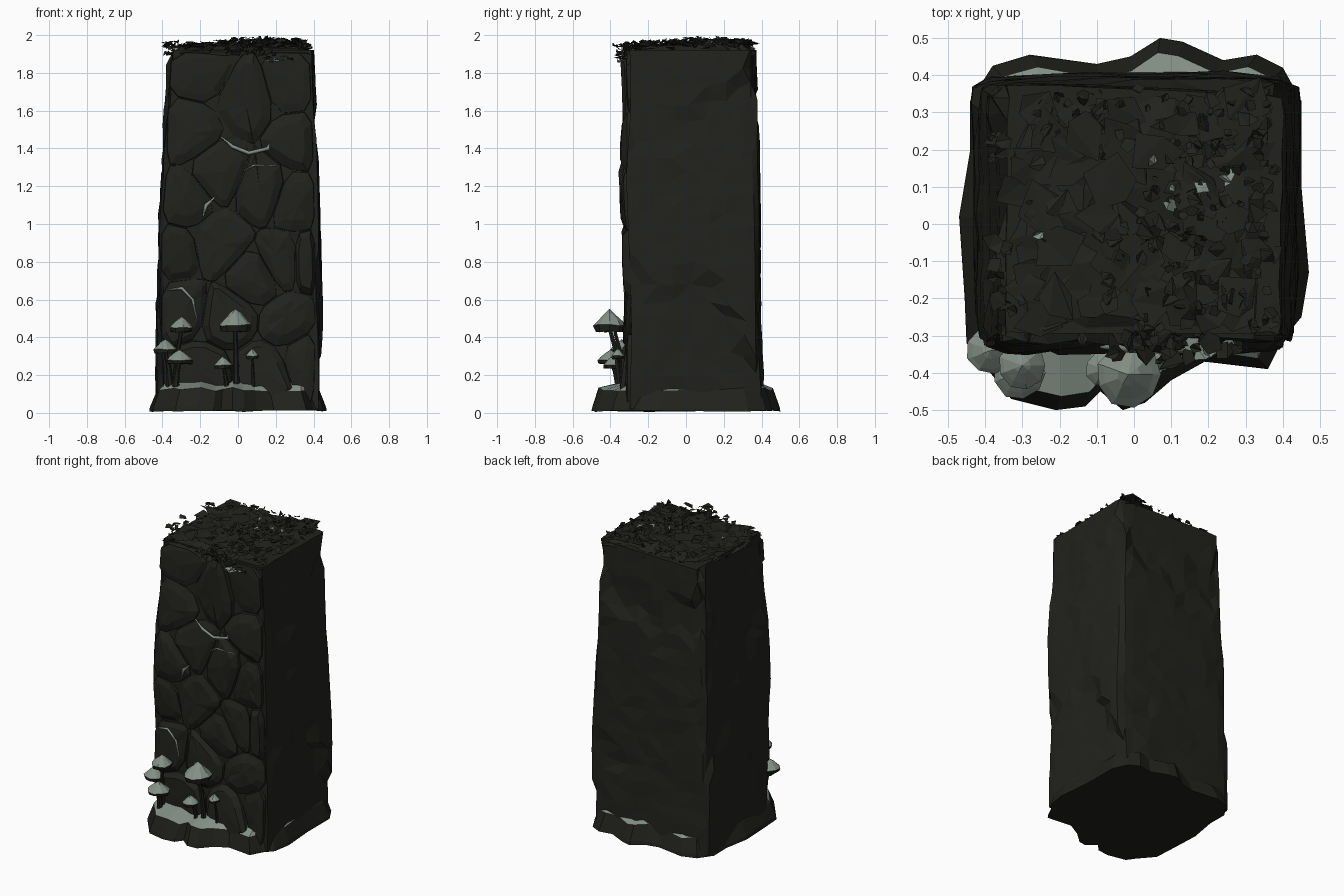
import bpy, bmesh, math, random
from mathutils import Vector

if "Cube" in bpy.data.objects:
    bpy.data.objects.remove(bpy.data.objects["Cube"])
random.seed(7)
R = random.uniform

def material(name, c):
    m = bpy.data.materials.new(name)
    m.diffuse_color = (*c, 1)
    m.use_nodes = True
    m.node_tree.nodes["Principled BSDF"].inputs["Base Color"].default_value = m.diffuse_color
    return m
DARK = material("dark_rock", (0.015, 0.015, 0.012))
LIGHT = material("pale_growth", (0.23, 0.28, 0.24))

def finish(bm, name, normals=True):
    if normals:
        bmesh.ops.recalc_face_normals(bm, faces=bm.faces[:])
    me = bpy.data.meshes.new(name)
    bm.to_mesh(me)
    bm.free()
    ob = bpy.data.objects.new(name, me)
    bpy.context.collection.objects.link(ob)
    me.materials.append(DARK)
    me.materials.append(LIGHT)
    return ob

def bridge(bm, a, b, mats=None):
    n = len(a)
    for i in range(n):
        f = bm.faces.new((a[i], a[(i+1) % n], b[(i+1) % n], b[i]))
        if mats:
            f.material_index = mats(f)

# Pillar profile: z, left, right, front, back
PROFILE = [(0.0, -.405, .41, -.315, .39), (0.5, -.415, .42, -.305, .385), (1.0, -.415, .415, -.325, .38),
           (1.27, -.39, .41, -.335, .37), (1.6, -.38, .40, -.31, .36), (1.93, -.36, .385, -.315, .355)]

def prof(z):
    for a, b in zip(PROFILE, PROFILE[1:]):
        if z <= b[0]:
            break
    t = (z - a[0]) / (b[0] - a[0])
    return [a[i] + t * (b[i] - a[i]) for i in range(1, 5)]

def on_side(side, u, z, d):
    # u runs -1..1 along the side, d is the height above the surface
    l, r, f, b = prof(z)
    t = (u + 1) / 2
    return {"front": (l + t*(r-l), f - d, z), "back": (l + t*(r-l), b + d, z),
            "right": (r + d, f + t*(b-f), z), "left": (l - d, f + t*(b-f), z)}[side]

# Pillar body: each side is broken into large tilted rock plates
def plates(n):
    return [(R(-1, 1), .2 + 1.7 * (k + R(0, 1)) / n, R(-.008, .02), R(-.018, .018), R(-.05, .05)) for k in range(n)]
PLATES = {s: plates(9) for s in ("right", "back", "left")}

def relief(side, u, z):
    if side == "front":
        return -.02
    pu, pz, off, tu, tz = min(PLATES[side], key=lambda p: (p[0] - u)**2 * .3 + (p[1] - z)**2)
    return max(-.02, min(.03, off + tu * (u - pu) + tz * (z - pz) + R(-.003, .003)))

bm = bmesh.new()
rings = []
STEPS = [-.95, -.8, -.53, -.27, 0, .27, .53, .8, .95]
for k in range(21):
    z = 0.02 + 1.9 * k / 20
    ring = []
    for side, sgn in (("front", 1), ("right", 1), ("back", -1), ("left", -1)):
        for u in STEPS:
            u *= sgn
            drop = .006 if abs(u) > .9 else 0
            w = max(-.97, min(.97, u + (R(-.05, .05) if abs(u) < .9 else 0)))
            zz = z + (R(-.025, .025) if 0 < k < 20 else 0)
            ring.append(bm.verts.new(on_side(side, w, zz, relief(side, u, z) - drop)))
    rings.append(ring)
for a, b in zip(rings, rings[1:]):
    bridge(bm, a, b)
bm.faces.new(rings[0])
bm.faces.new(rings[-1])
bmesh.ops.triangulate(bm, faces=bm.faces[:])
finish(bm, "pillar_body")

# Cracked stone facing on the front: cells around seed points
def cell(i, seeds, half):
    poly = [Vector(p) for p in ((-half, .05), (half, .05), (half, 1.91), (-half, 1.91))]
    s = Vector(seeds[i])
    for j, q in enumerate(seeds):
        if j == i:
            continue
        q = Vector(q)
        n, m = q - s, (q + s) / 2
        out = []
        for a, b in zip(poly, poly[1:] + poly[:1]):
            da, db = (a - m).dot(n), (b - m).dot(n)
            if da <= 0:
                out.append(a)
            if da * db < 0:
                out.append(a + (b - a) * da / (da - db))
        poly = out
    return poly

def facing(side, seeds, half, rise, gap):
    bm = bmesh.new()
    for i in range(len(seeds)):
        p = cell(i, seeds, half)
        p = [a + (b - a) * t for a, b in zip(p, p[1:] + p[:1]) for t in (.2, .8)]
        c = sum(p, Vector((0, 0))) / len(p)
        lift, tilt = R(-.012, .01), Vector((R(-.1, .1), R(-.08, .08)))
        loops = []
        for shrink, d in ((0, -.04), (gap, -.008), (gap + R(.03, .06), rise + lift)):
            ring = []
            for v in p:
                w = v + (c - v) * min(.6, shrink / max((c - v).length, .01))
                dd = d + (tilt.dot(w - c) if d > -.03 else 0) + R(-.005, .005)
                ring.append(bm.verts.new(on_side(side, w.x / half * .98, w.y, dd)))
            loops.append(ring)
        bridge(bm, loops[0], loops[1])
        bridge(bm, loops[1], loops[2])
        bm.faces.new(loops[0])
        mid = bm.verts.new(on_side(side, c.x / half, c.y, rise + lift + R(.002, .01)))
        for a, b in zip(loops[2], loops[2][1:] + loops[2][:1]):
            bm.faces.new((a, b, mid))
    finish(bm, side + "_stones")

facing("front", [(.03, 1.66), (-.22, 1.8), (-.28, 1.5), (.3, 1.74), (.33, 1.44), (.13, 1.18), (.31, 1.12),
                 (-.29, 1.12), (-.12, 1.27), (-.1, .9), (.23, .8), (.38, .8), (-.35, .86), (-.31, .54),
                 (-.06, .5), (.09, .72), (.27, .48), (.37, .3), (-.2, .22), (.13, .22)], .41, .012, .005)

# Flared base with a pale ledge
OUT = [(-.45, -.32), (-.37, -.42), (-.33, -.47), (-.21, -.5), (-.13, -.49), (-.09, -.45), (-.03, -.5), (.03, -.48),
       (.1, -.42), (.19, -.37), (.36, -.39), (.4, -.31), (.45, -.25), (.47, -.13), (.45, .1), (.45, .33), (.4, .42),
       (.33, .455), (.24, .44), (.13, .49), (.07, .5), (-.01, .45), (-.1, .43), (-.28, .455), (-.38, .425),
       (-.44, .33), (-.44, .2), (-.47, .02), (-.455, -.2)]
bm = bmesh.new()
def base_ring(inset, z, jit):
    return [bm.verts.new((*(Vector(p) * (1 - inset / Vector(p).length)), z + R(-jit, jit))) for p in OUT]
r0 = base_ring(0, .01, .005)
r1 = base_ring(.004, .03, .008)
r2 = base_ring(.04, .125, .012)
r3 = [bm.verts.new((max(-.38, min(.38, v.co.x)), max(-.29, min(.35, v.co.y)), .165 + R(-.012, .012))) for v in r2]
bridge(bm, r0, r1)
bridge(bm, r1, r2)
bridge(bm, r2, r3, lambda f: 1 if abs(f.calc_center_median().x) < .36 or R(0, 1) < .4 else 0)
bm.faces.new(r0)
bm.faces.new(r3)
finish(bm, "flared_base")

# Pale seams in the cracks
def seam(name, side, pts, width=.011):
    cu = bpy.data.curves.new(name, 'CURVE')
    cu.dimensions = '3D'
    cu.bevel_depth, cu.bevel_resolution, cu.use_fill_caps = width, 0, True
    sp = cu.splines.new('POLY')
    sp.points.add(len(pts) - 1)
    for i, (p, (u, z)) in enumerate(zip(sp.points, pts)):
        p.co = (*on_side(side, u, z, .01), 1)
        p.radius = .4 if i in (0, len(pts) - 1) else 1
    cu.materials.append(LIGHT)
    bpy.context.collection.objects.link(bpy.data.objects.new(name, cu))
seam("seam_upper", "front", [(-.25, 1.46), (-.1, 1.41), (.12, 1.375), (.38, 1.4), (.42, 1.46)])
seam("seam_right", "front", [(.6, 1.46), (.68, 1.4), (.68, 1.33)])
seam("seam_arch", "front", [(.05, 1.28), (.18, 1.31), (.5, 1.31)], .006)
seam("seam_middle", "front", [(-.45, 1.04), (-.42, 1.1), (-.32, 1.14)])
seam("seam_low", "front", [(-.9, .65), (-.72, .66), (-.58, .6), (-.53, .5)], .009)

# Mushrooms: x, y, cap base z, cap radius, cap height, stem foot
SHROOMS = [(-.015, -.405, .44, .088, .11, (-.01, -.35)), (-.30, -.38, .435, .066, .075, (-.33, -.33)),
           (-.385, -.34, .32, .066, .07, (-.36, -.32)), (-.31, -.40, .265, .073, .07, (-.33, -.36)),
           (-.08, -.39, .24, .05, .06, (-.06, -.36)), (.075, -.36, .29, .036, .05, (.08, -.34))]
for k, (x, y, z, r, h, foot) in enumerate(SHROOMS):
    bm = bmesh.new()
    rings = []
    for fr, fz in ((.3, -.02), (.9, -.08), (1, .22), (.8, .42), (.35, .78)):
        rings.append([bm.verts.new((x + r*fr*R(.93, 1.04)*math.cos(a), y + r*fr*R(.93, 1.04)*math.sin(a),
                      z + h*(fz + R(-.05, .05)))) for a in (math.tau*i/9 for i in range(9))])
    for j in range(4):
        bridge(bm, rings[j], rings[j+1], lambda f: int(j > 1))
    bm.faces.new(rings[0])
    tip = bm.verts.new((x, y, z + h))
    for a, b in zip(rings[-1], rings[-1][1:] + rings[-1][:1]):
        bm.faces.new((a, b, tip)).material_index = 1
    finish(bm, f"mushroom_cap_{k+1}")
    bm = bmesh.new()
    rings = []
    for t in (0, .2, .6, 1):
        w = r * (.27 - .12 * t) if k else .018 - .006 * t
        cx, cy = foot[0] + (x - foot[0])*t*t, foot[1] + (y - foot[1])*t*t
        rings.append([bm.verts.new((cx + w*math.cos(a), cy + w*math.sin(a), .13 + (z + .01 - .13)*t))
                      for a in (math.tau*i/6 for i in range(6))])
    for a, b in zip(rings, rings[1:]):
        bridge(bm, a, b)
    finish(bm, f"mushroom_stem_{k+1}")

# Uneven mossy crown
def hump(x, y):
    return .025 * max(0, 1 - math.hypot(x - .12, y - .15) / .4)
bm = bmesh.new()
bmesh.ops.create_grid(bm, x_segments=11, y_segments=10, size=.5)
for v in bm.verts:
    edge = v.is_boundary
    x, y = v.co.x * .73 + .01, v.co.y * .665 + .02
    v.co = (x + R(-.022, .022), y + R(-.018, .018), (1.895 if edge else 1.93) + hump(x, y) + R(-.014, .014))
bmesh.ops.triangulate(bm, faces=bm.faces[:])
finish(bm, "moss_crown")

# Leafy scraps scattered over the crown and hanging off its rim
bm = bmesh.new()
def scrap(x, y, z, size, tilt, mat=0):
    a = R(0, math.tau)
    vs = []
    for i in range(5):
        b = a + math.tau * i / 5
        q = size * R(.4, 1.2)
        vs.append(bm.verts.new((x + q*math.cos(b), y + q*math.sin(b), min(2.0, z + R(-tilt, tilt)))))
    for i in (1, 2, 3):
        bm.faces.new((vs[0], vs[i], vs[i+1])).material_index = mat
for i in range(70):      # broad leaves
    x, y = R(-.31, .33), R(-.26, .31)
    scrap(x, y, 1.94 + hump(x, y) + R(-.005, .012), R(.05, .09), .012)
for i in range(150):     # fine litter, denser to the right
    x, y = R(-.33, .36), R(-.29, .34)
    if x < 0 and R(0, 1) < .6:
        x = R(.05, .36)
    scrap(x, y, 1.945 + hump(x, y) + R(0, .02), R(.012, .03), .016, int(R(0, 1) < .05))
for i in range(90):      # rim
    t = R(-1, 1)
    x, y = random.choice([(t*.35, R(-.32, -.29)), (.08 + t*.14, R(-.375, -.3)), (t*.36, R(.32, .36)),
                          (R(-.385, -.34), t*.31), (R(.35, .38), t*.31)])
    scrap(x, y, R(1.90, 1.955), R(.015, .035), .016)
for i in range(10):      # pale tufts under the lip
    scrap(R(.12, .32), R(-.36, -.32), R(1.86, 1.885), R(.02, .03), .01, int(i % 2))
finish(bm, "moss_scraps", False)
